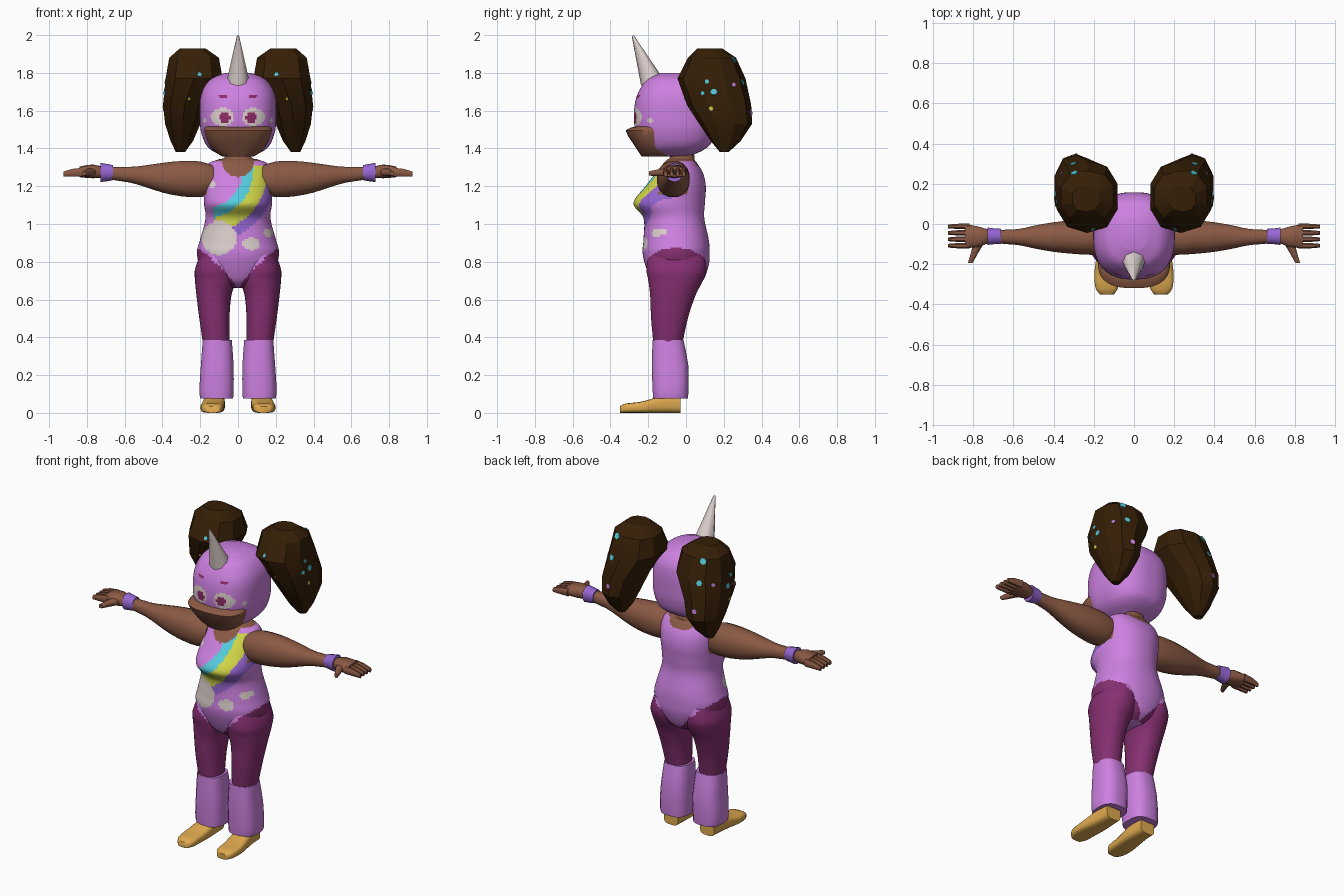
import bpy, bmesh, math
from mathutils import Vector
from mathutils.bvhtree import BVHTree

cube = bpy.data.objects.get("Cube")
if cube:
    bpy.data.objects.remove(cube)

# Palette
PALETTE = {"lilac": "CC80E0", "skin": "8A5A46", "hair_brown": "38240F",
           "tights_plum": "853370", "cream": "DDD0CC", "teal": "55CCDD",
           "yellow": "D2D84A", "violet": "9466D2", "shoe_tan": "DDA850",
           "iris": "8E3068"}
NAMES = list(PALETTE)
MATS = []
for name, code in PALETTE.items():
    rgb = [(int(code[i:i + 2], 16) / 255) ** 2.2 for i in (0, 2, 4)] + [1]
    m = bpy.data.materials.new(name)
    m.use_nodes = True
    m.diffuse_color = rgb
    m.node_tree.nodes["Principled BSDF"].inputs["Base Color"].default_value = rgb
    MATS.append(m)


def finish(bm, name, paint, angle=50):
    """Turn a bmesh into an object; paint is a colour name or a rule on face centres."""
    bmesh.ops.recalc_face_normals(bm, faces=bm.faces)
    rule = paint if callable(paint) else (lambda c: paint)
    used = []
    for f in bm.faces:
        colour = rule(f.calc_center_median())
        if colour not in used:
            used.append(colour)
        f.material_index = used.index(colour)
    me = bpy.data.meshes.new(name)
    bm.to_mesh(me)
    bm.free()
    for colour in used:
        me.materials.append(MATS[NAMES.index(colour)])
    me.shade_smooth()
    me.set_sharp_from_angle(angle=math.radians(angle))
    ob = bpy.data.objects.new(name, me)
    bpy.context.collection.objects.link(ob)
    return ob


def smooth_rings(rings, sub):
    """Insert spline-interpolated rings between the given ones."""
    out = []
    for i in range(len(rings) - 1):
        p = [rings[max(0, min(len(rings) - 1, i + k))] for k in (-1, 0, 1, 2)]
        for s in range(sub):
            t = s / sub
            out.append([0.5 * (2 * b + (c - a) * t + (2 * a - 5 * b + 4 * c - d) * t * t
                               + (3 * b - a - 3 * c + d) * t ** 3) for a, b, c, d in zip(*p)])
    return out + [rings[-1]]


def loft_mesh(rings, axis="z", seg=16, power=2.2, sub=2, side=1):
    """Rings are (position, a0, a1, b0, b1) superellipses across the axis."""
    bm = bmesh.new()
    loops = []
    for p, a0, a1, b0, b1 in smooth_rings(rings, sub):
        loop = []
        for k in range(seg):
            t = 2 * math.pi * (k + 0.5) / seg
            c, s = math.cos(t), math.sin(t)
            a = (a0 + a1) / 2 + (a1 - a0) / 2 * math.copysign(abs(c) ** (2 / power), c)
            b = (b0 + b1) / 2 + (b1 - b0) / 2 * math.copysign(abs(s) ** (2 / power), s)
            x, y, z = {"z": (a, b, p), "x": (p, a, b), "y": (a, p, b)}[axis]
            loop.append(bm.verts.new((x * side, y, z)))
        loops.append(loop)
    for lo, hi in zip(loops, loops[1:]):
        for k in range(seg):
            n = (k + 1) % seg
            bm.faces.new((lo[k], lo[n], hi[n], hi[k]))
    bm.faces.new(loops[0])
    bm.faces.new(loops[-1])
    return bm


def loft(name, rings, paint, angle=50, **kw):
    return finish(loft_mesh(rings, **kw), name, paint, angle)


def centred(rings):
    return [(z, -h, h, b0, b1) for z, h, b0, b1 in rings]


def oval(u, v, cu, cv, ru, rv):
    return ((u - cu) / ru) ** 2 + ((v - cv) / rv) ** 2 < 1


# Colour rules
def leg_paint(c):
    x = abs(c.x)
    return "lilac" if c.z > 0.66 + 1.35 * x - 1.7 * x * x else "tights_plum"


def torso_paint(c):
    x, z = c.x, c.z
    if z > 1.335 or oval(x, z, 0, 1.335, 0.085, 0.085 if c.y < 0 else 0.04):
        return "skin"
    if abs(x) > 0.165 and z > 1.15:
        return "skin"
    if c.y < -0.08:
        for spot in ((-0.1, 0.925, 0.092, 0.09), (0.07, 0.895, 0.046, 0.034),
                     (0.16, 0.955, 0.025, 0.022), (-0.14, 1.21, 0.018, 0.022)):
            if oval(x, z, *spot):
                return "cream"
        r = math.hypot(x + 0.17, z - 1.28)
        for inner, outer, start, colour in ((0.195, 0.25, -0.13, "teal"),
                                            (0.25, 0.325, -0.12, "yellow"),
                                            (0.325, 0.38, -0.05, "violet")):
            if inner < r < outer and x > start and z < 1.31:
                return colour
    return leg_paint(c)


def head_paint(c):
    x = abs(c.x)
    if c.y < -0.1:
        if oval(x, c.z, 0.07, 1.563, 0.027, 0.03):
            return "iris"
        if oval(x, c.z, 0.082, 1.567, 0.06, 0.048):
            return "cream"
        if abs(c.z - 1.675) < 0.006 and abs(x - 0.08) < 0.02:
            return "iris"
    if x > 0.14 and oval(c.y, c.z, -0.19, 1.55, 0.014, 0.012):
        return "cream"
    return "lilac"


# Torso with leotard, neck
loft("torso", centred([
    (0.66, 0.06, -0.13, 0.04), (0.70, 0.13, -0.18, 0.09), (0.78, 0.2, -0.215, 0.12),
    (0.85, 0.217, -0.23, 0.125), (0.92, 0.2, -0.225, 0.12), (1.03, 0.172, -0.225, 0.097),
    (1.11, 0.18, -0.278, 0.1), (1.2, 0.178, -0.215, 0.105), (1.27, 0.172, -0.16, 0.09),
    (1.32, 0.155, -0.12, 0.06), (1.34, 0.11, -0.1, 0.045), (1.355, 0.07, -0.085, 0.045),
    (1.42, 0.06, -0.08, 0.03)]), torso_paint, seg=112, sub=8, power=2.2)

# Hooded head with painted eyes
loft("head", centred([
    (1.36, 0.08, -0.18, 0.02), (1.39, 0.14, -0.225, 0.09), (1.43, 0.175, -0.25, 0.135),
    (1.50, 0.198, -0.27, 0.155), (1.58, 0.203, -0.276, 0.158), (1.66, 0.2, -0.266, 0.155),
    (1.72, 0.182, -0.24, 0.14), (1.77, 0.14, -0.2, 0.1), (1.80, 0.07, -0.13, 0.03)]),
    head_paint, seg=128, sub=9, power=2.5)

# Muzzle
loft("muzzle", centred([
    (1.358, 0.085, -0.235, -0.06), (1.38, 0.12, -0.25, -0.06), (1.43, 0.158, -0.283, -0.06),
    (1.495, 0.18, -0.32, -0.06), (1.515, 0.17, -0.27, -0.06)]),
    "skin", seg=32, sub=2, power=2.6, angle=40)

# Horn
bm = bmesh.new()
bmesh.ops.create_cone(bm, cap_ends=True, segments=8, radius1=0.06, radius2=0.006, depth=0.26)
axis = Vector((0, -0.095, 0.23)).normalized()
turn = Vector((0, 0, 1)).rotation_difference(axis).to_matrix()
for v in bm.verts:
    v.co = turn @ v.co + Vector((0, -0.232, 1.876))
finish(bm, "horn", "cream")

for tag, s in (("left", 1), ("right", -1)):
    # Leg, leg warmer and shoe
    loft(tag + "_leg", [
        (0.84, 0.02, 0.2, -0.2, 0.1), (0.76, 0.012, 0.228, -0.21, 0.108),
        (0.70, 0.01, 0.228, -0.2, 0.09), (0.62, 0.035, 0.22, -0.19, 0.05),
        (0.5, 0.045, 0.205, -0.185, 0.01), (0.36, 0.045, 0.185, -0.172, -0.02)],
        leg_paint, seg=40, sub=8, side=s)
    loft(tag + "_leg_warmer", [
        (0.385, 0.032, 0.188, -0.178, -0.012), (0.25, 0.022, 0.198, -0.182, 0.014),
        (0.12, 0.022, 0.206, -0.178, 0.014), (0.075, 0.025, 0.2, -0.175, 0.012)],
        "lilac", seg=16, power=2.8, side=s)
    loft(tag + "_shoe", [
        (-0.35, 0.1, 0.17, 0, 0.035), (-0.32, 0.08, 0.192, 0, 0.05),
        (-0.25, 0.075, 0.198, 0, 0.057), (-0.18, 0.07, 0.19, 0, 0.075),
        (-0.1, 0.07, 0.18, 0, 0.1), (-0.03, 0.075, 0.175, 0, 0.1)],
        "shoe_tan", axis="y", power=3.5, side=s)

    # Arm, bracelet and hand
    loft(tag + "_arm", [
        (0.13, -0.14, 0.01, 1.16, 1.31), (0.2, -0.155, 0.02, 1.14, 1.333),
        (0.3, -0.15, 0.02, 1.145, 1.335), (0.4, -0.14, 0.01, 1.165, 1.325),
        (0.5, -0.122, -0.008, 1.198, 1.31), (0.58, -0.105, -0.025, 1.22, 1.303),
        (0.72, -0.095, -0.03, 1.24, 1.305)], "skin", axis="x", side=s)
    loft(tag + "_bracelet", [
        (0.662, -0.1, -0.022, 1.232, 1.312), (0.695, -0.102, -0.02, 1.226, 1.318),
        (0.728, -0.106, -0.016, 1.222, 1.324)], "violet", axis="x", seg=10, sub=1, side=s)
    loft(tag + "_palm", [
        (0.71, -0.088, -0.032, 1.245, 1.3), (0.77, -0.115, -0.012, 1.242, 1.315),
        (0.84, -0.122, 0.002, 1.248, 1.304)], "skin", axis="x", seg=10, power=2.8, side=s)
    for i in range(4):
        y = -0.108 + i * 0.032
        loft(f"{tag}_finger_{i + 1}", [
            (0.82, y - 0.016, y + 0.016, 1.25, 1.3), (0.88, y - 0.014, y + 0.014, 1.25, 1.293),
            (0.925, y - 0.01, y + 0.01, 1.25, 1.278)], "skin", axis="x", seg=8, sub=1, side=s)
    loft(tag + "_thumb", [
        (-0.08, 0.735, 0.8, 1.25, 1.3), (-0.14, 0.772, 0.812, 1.252, 1.292),
        (-0.195, 0.803, 0.828, 1.255, 1.28)], "skin", axis="y", seg=8, sub=1, side=s)

    # Faceted hair puff
    puff = loft_mesh([
        (1.93, 0.17, 0.31, 0.06, 0.19), (1.88, 0.095, 0.37, 0.01, 0.265),
        (1.77, 0.075, 0.39, -0.045, 0.315), (1.63, 0.165, 0.402, 0.005, 0.345),
        (1.53, 0.195, 0.39, 0.07, 0.35), (1.44, 0.235, 0.36, 0.13, 0.29),
        (1.38, 0.28, 0.33, 0.18, 0.225)], seg=10, sub=1, power=2.3, side=s)
    bmesh.ops.recalc_face_normals(puff, faces=puff.faces)
    tree = BVHTree.FromBMesh(puff)
    finish(puff, tag + "_hair_puff", "hair_brown", angle=22)

    # Confetti dots laid on the puff: target direction, radius, colour
    core = Vector((0.26 * s, 0.16, 1.68))
    for i, (d, r, colour) in enumerate((
            ((0.2, 0.5, 1), 0.02, "teal"), ((1, -0.1, 0.15), 0.018, "teal"),
            ((1, -0.4, 0.6), 0.012, "teal"), ((1, -0.55, 0.1), 0.012, "teal"),
            ((1, -0.2, -0.5), 0.012, "yellow"), ((0, -1, -0.1), 0.008, "yellow"),
            ((-0.3, -1, 0.6), 0.012, "teal"), ((0.3, 1, 0.5), 0.018, "teal"),
            ((0.2, 1, -0.5), 0.016, "lilac"), ((0.9, 0.8, 0.5), 0.012, "lilac"))):
        way = Vector((d[0] * s, d[1], d[2])).normalized()
        hit, normal, _, _ = tree.ray_cast(core + way, -way)
        if hit is None:
            continue
        dot = bmesh.new()
        bmesh.ops.create_cone(dot, cap_ends=True, segments=6, radius1=r, radius2=r, depth=0.006)
        spin = Vector((0, 0, 1)).rotation_difference(normal).to_matrix()
        for v in dot.verts:
            v.co = spin @ v.co + hit
        finish(dot, f"{tag}_hair_dot_{i + 1}", colour)
